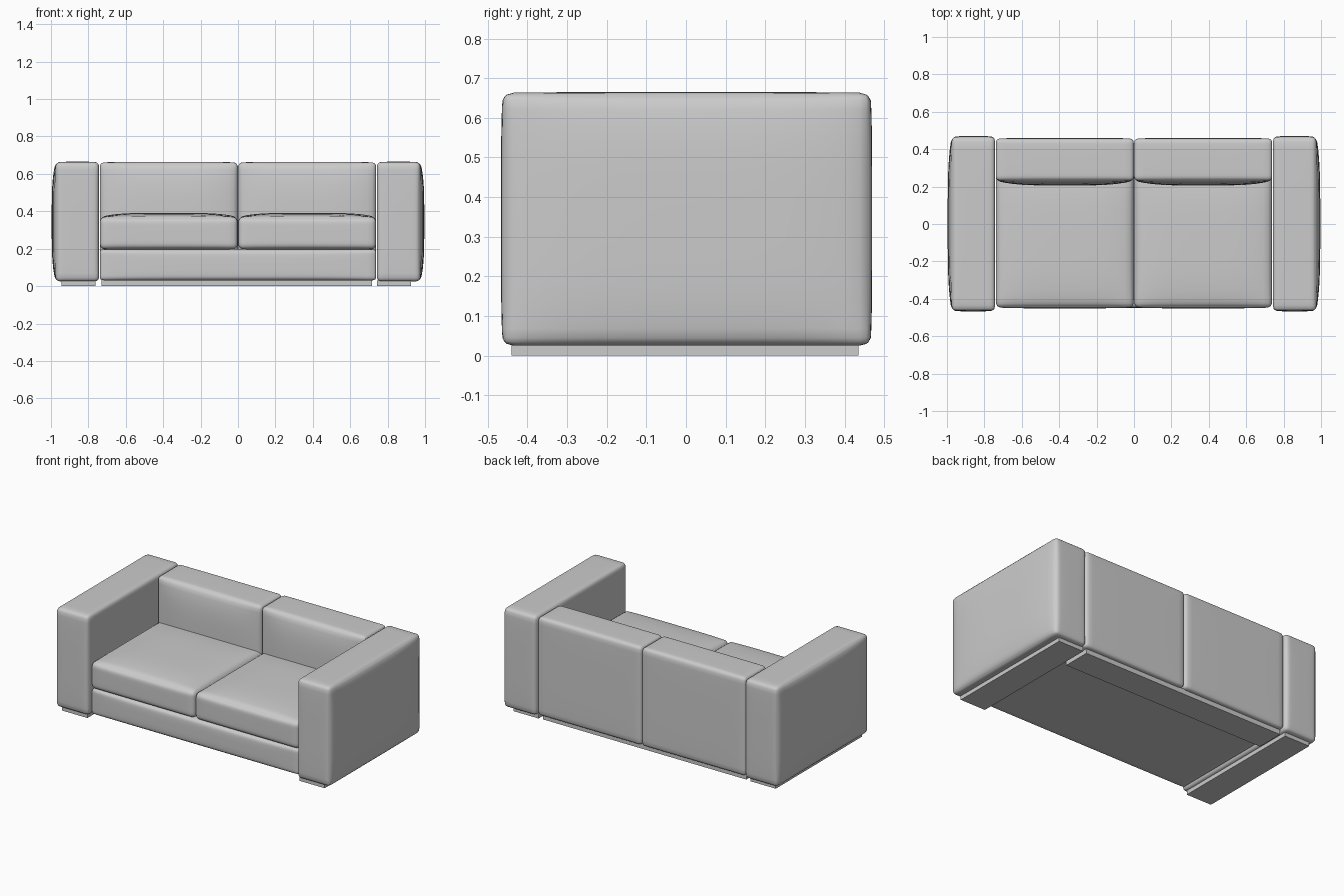
import bpy, bmesh, math
from mathutils import Vector

if "Cube" in bpy.data.objects:
    bpy.data.objects.remove(bpy.data.objects["Cube"])


def soft_block(name, lo, hi, radius, bulges=(), cuts=17):
    """Rounded box; bulges are (axis, side, amount) swellings of single faces."""
    lo, hi = Vector(lo), Vector(hi)
    centre, half = (lo + hi) / 2, (hi - lo) / 2
    bm = bmesh.new()
    bmesh.ops.create_cube(bm, size=2)
    bmesh.ops.subdivide_edges(bm, edges=bm.edges[:], cuts=cuts, use_grid_fill=True)
    for v in bm.verts:
        # crowd the grid lines toward the edges, then round the edges
        t = Vector([math.sin(c * math.pi / 2) for c in v.co])
        p = Vector([t[i] * half[i] for i in range(3)])
        core = Vector([max(-half[i] + radius, min(half[i] - radius, p[i])) for i in range(3)])
        d = p - core
        if d.length > 1e-6:
            p = core + d.normalized() * radius
        for axis, side, amount in bulges:
            f = (1 + side * t[axis]) / 2
            for i in range(3):
                if i != axis:
                    f *= 1 - t[i] ** 4
            p[axis] += side * amount * f
        v.co = p + centre
    return finish(name, bm)


def plain_block(name, lo, hi):
    lo, hi = Vector(lo), Vector(hi)
    bm = bmesh.new()
    bmesh.ops.create_cube(bm, size=1)
    for v in bm.verts:
        v.co = Vector([(lo[i] + hi[i]) / 2 + v.co[i] * (hi[i] - lo[i]) for i in range(3)])
    return finish(name, bm, False)


def finish(name, bm, smooth=True):
    bmesh.ops.recalc_face_normals(bm, faces=bm.faces[:])
    for f in bm.faces:
        f.smooth = smooth
    me = bpy.data.meshes.new(name)
    bm.to_mesh(me)
    bm.free()
    ob = bpy.data.objects.new(name, me)
    bpy.context.collection.objects.link(ob)
    return ob


for label, s in (("left", -1), ("right", 1)):
    def span(a, b):
        return sorted((s * a, s * b))

    # armrest with swollen outer face
    x0, x1 = span(0.742, 0.975)
    soft_block(label + "_armrest", (x0, -0.463, 0.025), (x1, 0.466, 0.663), 0.025,
               [(0, s, 0.021), (1, -1, 0.004), (1, 1, 0.004), (2, 1, 0.002)])

    # back cushion, full height, bowed forward
    x0, x1 = span(0.001, 0.739)
    soft_block(label + "_back_cushion", (x0, 0.232, 0.03), (x1, 0.457, 0.661), 0.022,
               [(1, -1, 0.026), (1, 1, 0.003), (2, 1, 0.003)])

    # crowned seat cushion, tucked under the back
    soft_block(label + "_seat_cushion", (x0, -0.447, 0.196), (x1, 0.29, 0.37), 0.03,
               [(2, 1, 0.022), (1, -1, 0.004)])

# seat base below the cushions
soft_block("seat_base", (-0.739, -0.44, 0.03), (0.739, 0.26, 0.197), 0.02,
           [(1, -1, 0.008)])

# plinth strips on the floor
plain_block("left_plinth", (-0.943, -0.44, 0), (-0.763, 0.435, 0.03))
plain_block("right_plinth", (0.744, -0.44, 0), (0.924, 0.435, 0.03))
plain_block("back_plinth", (-0.73, 0.25, 0), (0.716, 0.43, 0.034))
